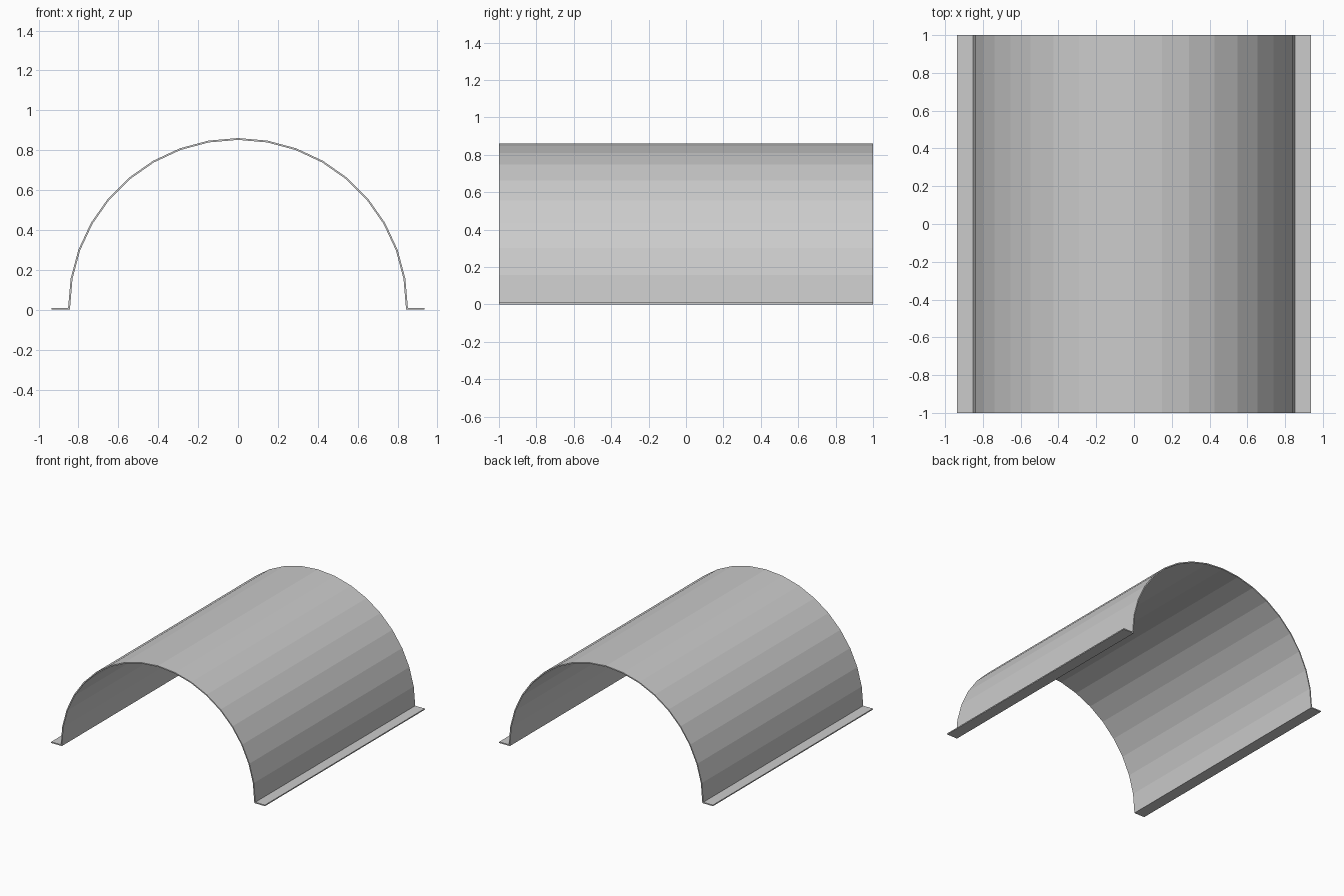
import bpy, bmesh
from math import sin, cos, radians

if "Cube" in bpy.data.objects:
    bpy.data.objects.remove(bpy.data.objects["Cube"])

R_OUT, WALL, FLANGE_X, HALF_LEN = 0.852, 0.009, 0.936, 1.0
STEPS = 18


def arc(radius, first_z):
    """Half-circle points from +x to -x; both feet sit at first_z."""
    pts = []
    for i in range(STEPS + 1):
        a = radians(180 * i / STEPS)
        z = first_z if i in (0, STEPS) else WALL + radius * sin(a)
        pts.append((radius * cos(a), z))
    return pts


# Matching outer and inner profiles: flange, arch, flange
outer = [(FLANGE_X, WALL)] + arc(R_OUT, WALL) + [(-FLANGE_X, WALL)]
inner = [(FLANGE_X, 0)] + arc(R_OUT - WALL, 0) + [(-FLANGE_X, 0)]

bm = bmesh.new()
rows = [[bm.verts.new((x, y, z)) for x, z in prof]
        for prof in (outer, inner) for y in (-HALF_LEN, HALF_LEN)]
of, ob, nf, nb = rows

# Outer skin, inner skin and both end rims
for a, b in ((of, ob), (nb, nf), (nf, of), (ob, nb)):
    for i in range(len(a) - 1):
        bm.faces.new((a[i], b[i], b[i + 1], a[i + 1]))
# Flange edges
for k in (0, -1):
    bm.faces.new((of[k], ob[k], nb[k], nf[k]))
bmesh.ops.recalc_face_normals(bm, faces=bm.faces)

mesh = bpy.data.meshes.new("arched_cover")
bm.to_mesh(mesh)
bm.free()
bpy.context.collection.objects.link(bpy.data.objects.new("arched_cover", mesh))
